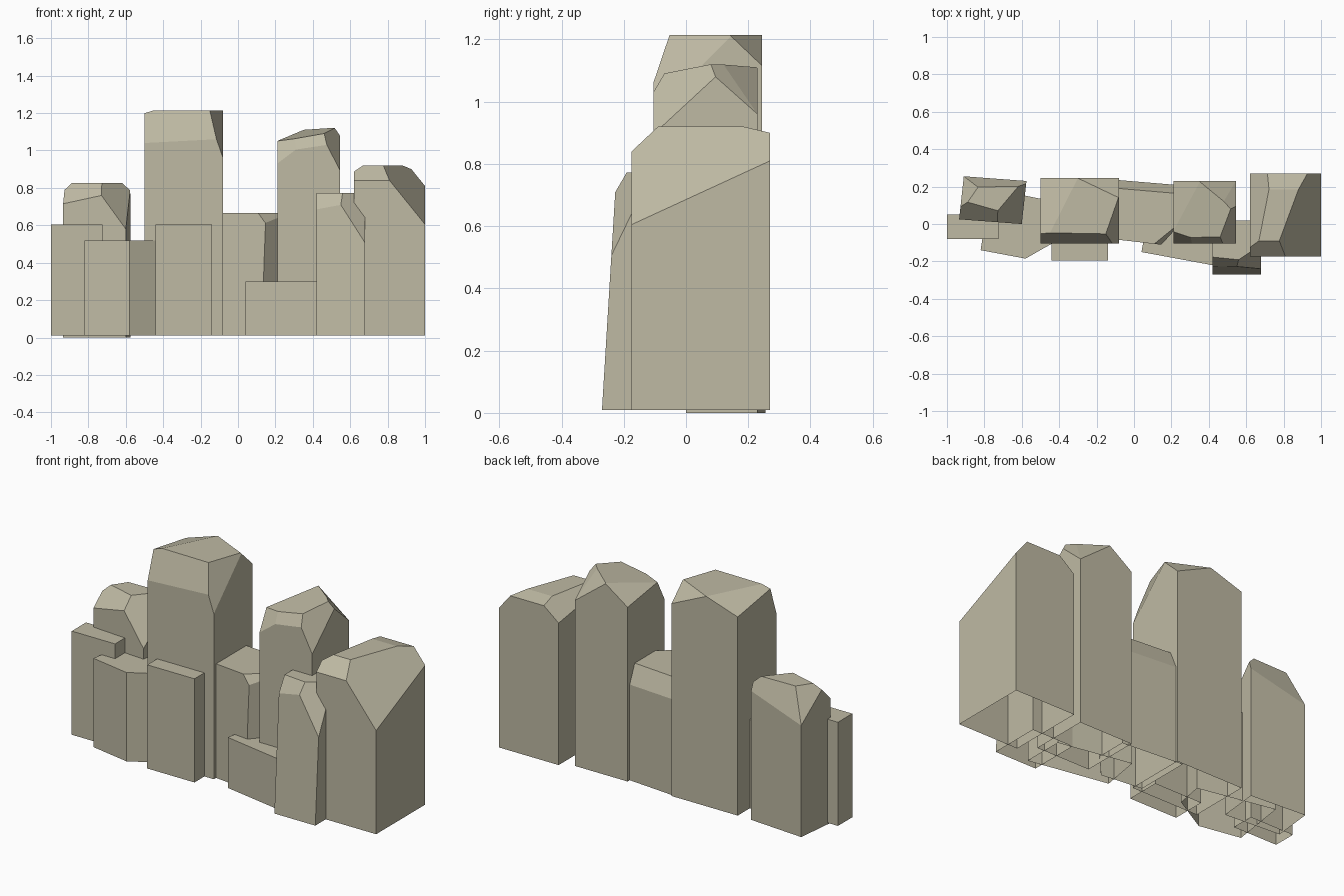
import bpy, bmesh
from mathutils import Vector

cube = bpy.data.objects.get("Cube")
if cube:
    bpy.data.objects.remove(cube, do_unlink=True)

# Single stone colour
stone = bpy.data.materials.new("warm_grey_stone")
stone.use_nodes = True
colour = (0.52, 0.49, 0.37, 1)
stone.diffuse_color = colour
stone.node_tree.nodes["Principled BSDF"].inputs["Base Color"].default_value = colour


def box(x0, x1, y0, y1):
    return [(x0, y0), (x1, y0), (x1, y1), (x0, y1)]


def rock(name, outline, height, cuts=(), base=0.01):
    """Raise an outline into a pillar, slice it with planes, leave the base open."""
    bm = bmesh.new()
    floor = bm.faces.new([bm.verts.new((x, y, base)) for x, y in outline])
    centre = floor.calc_center_median()
    top = bmesh.ops.extrude_face_region(bm, geom=[floor], use_keep_orig=True)["geom"]
    bmesh.ops.translate(bm, vec=(0, 0, height - base),
                        verts=[v for v in top if isinstance(v, bmesh.types.BMVert)])
    bmesh.ops.recalc_face_normals(bm, faces=bm.faces)
    for a, b, c in cuts:
        a, b, c = Vector(a), Vector(b), Vector(c)
        normal = (b - a).cross(c - a).normalized()
        if normal.dot(centre - a) > 0:
            normal = -normal
        bmesh.ops.bisect_plane(bm, geom=bm.verts[:] + bm.edges[:] + bm.faces[:],
                               dist=1e-5, plane_co=a, plane_no=normal, clear_outer=True)
        rim = [e for e in bm.edges if e.is_boundary]
        if rim:
            bmesh.ops.edgeloop_fill(bm, edges=rim)
    bmesh.ops.recalc_face_normals(bm, faces=bm.faces)
    under = [f for f in bm.faces if all(abs(v.co.z - base) < 1e-4 for v in f.verts)]
    bmesh.ops.delete(bm, geom=under, context='FACES')
    mesh = bpy.data.meshes.new(name)
    bm.to_mesh(mesh)
    bm.free()
    mesh.materials.append(stone)
    obj = bpy.data.objects.new(name, mesh)
    bpy.context.collection.objects.link(obj)
    return obj


# Plain low blocks
rock("end_block", box(-1, -.725, -.08, .05), .605)
rock("angled_block", [(-.82, -.14), (-.58, -.185), (-.36, -.06), (-.33, .1), (-.77, .19)], .52)
rock("front_slab", box(-.44, -.14, -.195, 0), .605)
rock("low_step", [(.04, -.15), (.5, -.235), (.5, 0), (.08, .08)], .30)

# Turned boulder at the far end: front pair, side and back slopes
rock("turned_boulder", [(-.935, .025), (-.6, 0), (-.575, .23), (-.91, .255)], .825, [
    ((-.935, .025, .715), (-.73, .01, .76), (-.83, .1, .825)),
    ((-.73, .01, .76), (-.6, 0, .58), (-.6, .2, .80)),
    ((-.93, .08, .8), (-.91, .255, .64), (-.88, .13, .825)),
    ((-.575, .23, .74), (-.91, .255, .64), (-.7, .2, .825)),
], base=0)

# Tallest pillar: front, side, back corner and shallow corner slopes
rock("tall_pillar", box(-.5, -.08, -.105, .245), 1.215, [
    ((-.5, -.105, 1.04), (-.12, -.105, 1.06), (-.3, -.05, 1.215)),
    ((-.08, -.105, .96), (-.08, .15, 1.215), (-.15, -.05, 1.215)),
    ((-.3, .245, 1.215), (-.08, .245, 1.115), (-.08, .14, 1.215)),
    ((-.3, .245, 1.215), (-.45, -.05, 1.215), (-.5, .245, 1.15)),
])

# Short middle pillar: back slope, leaning corner and its top chamfer
rock("middle_pillar", [(-.12, -.08), (.14, -.11), (.25, -.1), (.25, .207), (-.12, .238)], .665, [
    ((-.08, .235, .56), (.21, .21, .56), (-.08, .19, .665)),
    ((.165, -.09, .62), (.14, -.105, .3), (.21, -.04, .62)),
    ((.11, -.105, .665), (.165, -.09, .62), (.21, -.04, .64)),
])

# Second tall pillar: rising top, front, side and back slopes
rock("sloped_pillar", box(.21, .545, -.105, .23), 1.13, [
    ((.3, -.09, 1.06), (.485, .12, 1.12), (.3, .1, 1.085)),
    ((.21, -.105, .93), (.31, -.105, 1.005), (.27, -.06, 1.06)),
    ((.31, -.105, 1.005), (.475, -.105, 1.03), (.48, -.08, 1.075)),
    ((.475, -.105, 1.03), (.545, -.105, .895), (.545, .095, 1.08)),
    ((.545, .095, 1.08), (.545, .23, .96), (.48, .12, 1.12)),
    ((.21, .23, 1.01), (.21, 0, 1.045), (.31, .2, 1.085)),
    ((.545, .23, .96), (.4, .23, 1.07), (.48, .12, 1.12)),
])

# Leaning front pillar: leaning face, front slope, side slope
rock("leaning_pillar", box(.42, .68, -.27, .02), .772, [
    ((.42, -.27, .01), (.68, -.27, .01), (.42, -.228, .7)),
    ((.42, -.229, .685), (.55, -.227, .71), (.5, -.185, .772)),
    ((.55, -.227, .71), (.68, -.24, .505), (.68, -.175, .64)),
])

# Wide end pillar: long side slope, front, inner side and back slopes
rock("wide_pillar", box(.62, 1, -.175, .27), .92, [
    ((1, -.175, .605), (1, .27, .81), (.81, -.175, .84)),
    ((.62, -.175, .84), (1, -.175, .84), (.7, -.09, .92)),
    ((.62, .27, .825), (.62, -.08, .88), (.705, .1, .92)),
    ((.7, .27, .9), (.94, .27, .9), (.8, .185, .92)),
])
